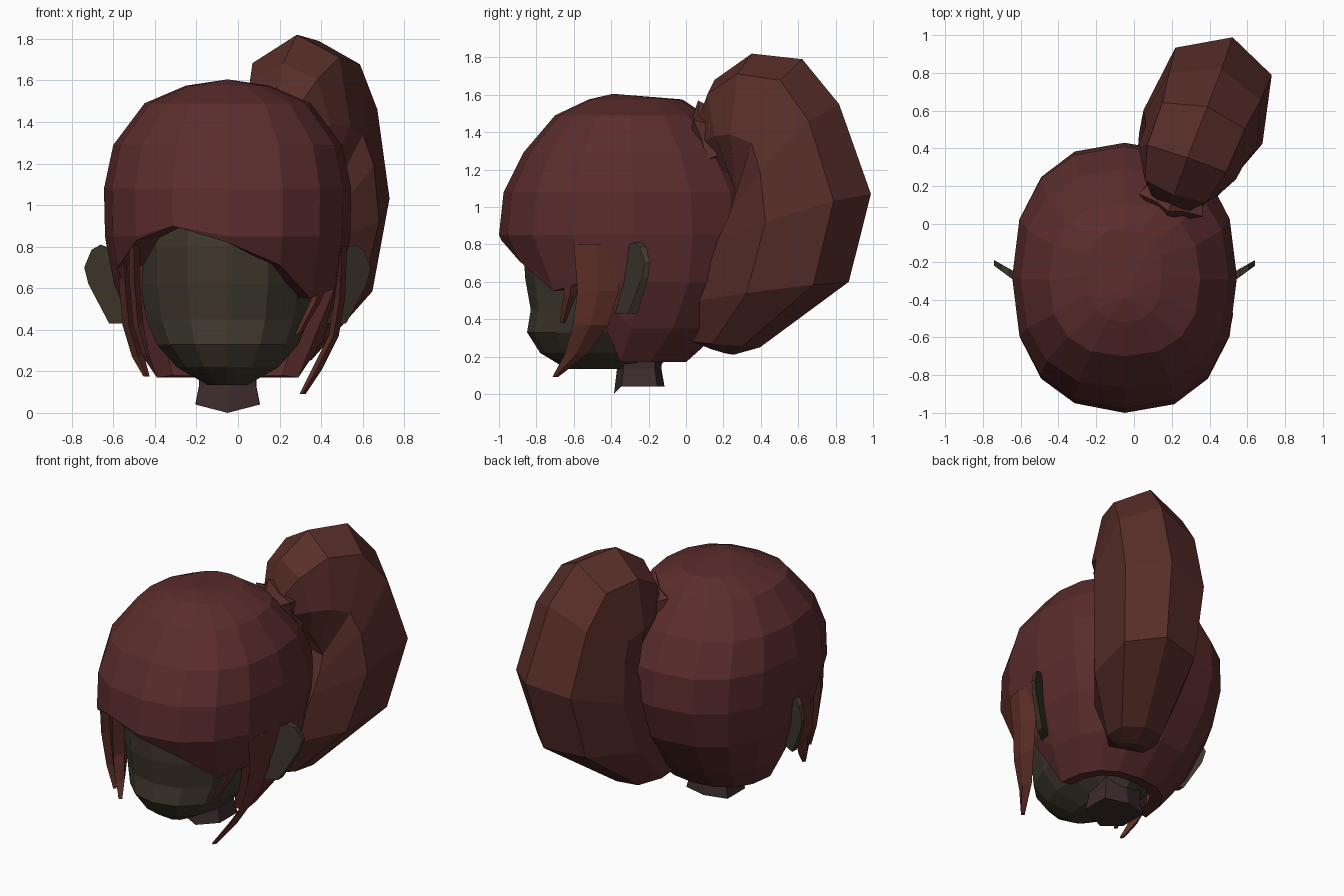
import bpy, bmesh
from math import sin, cos, pi
from mathutils import Vector

if "Cube" in bpy.data.objects:
    bpy.data.objects.remove(bpy.data.objects["Cube"])

CX = -0.05  # centre line of the head


def material(name, rgb):
    m = bpy.data.materials.new(name)
    m.diffuse_color = (*rgb, 1)
    m.use_nodes = True
    m.node_tree.nodes["Principled BSDF"].inputs["Base Color"].default_value = m.diffuse_color
    return m


RED = material("hair_red", (0.105, 0.025, 0.025))
BROWN = material("hair_brown", (0.098, 0.027, 0.022))
LOCK = material("lock_red", (0.11, 0.028, 0.02))
SKIN = material("skin", (0.05, 0.039, 0.025))
NECK = material("neck", (0.046, 0.024, 0.025))


def finish(name, bm, mat):
    bmesh.ops.remove_doubles(bm, verts=bm.verts, dist=0.002)
    bmesh.ops.recalc_face_normals(bm, faces=bm.faces)
    me = bpy.data.meshes.new(name)
    bm.to_mesh(me)
    bm.free()
    me.materials.append(mat)
    ob = bpy.data.objects.new(name, me)
    bpy.context.collection.objects.link(ob)
    return ob


def loft(name, rings, mat, caps=()):
    """Bridge a list of equal closed rings; caps lists ring indices to fill."""
    bm = bmesh.new()
    vs = [[bm.verts.new(p) for p in r] for r in rings]
    for a, b in zip(vs, vs[1:]):
        n = len(a)
        for i in range(n):
            j = (i + 1) % n
            bm.faces.new((a[i], a[j], b[j], b[i]))
    for c in caps:
        bm.faces.new(vs[c])
    return finish(name, bm, mat)


def section(table, z):
    """Interpolate (front y, back y, half width) at height z."""
    for a, b in zip(table, table[1:]):
        if b[0] <= z <= a[0]:
            t = (a[0] - z) / (a[0] - b[0])
            return [p + (q - p) * t for p, q in zip(a[1:], b[1:])]
    return table[-1][1:]


def on_section(table, z, ang, power=2.0, k=1.0):
    yf, yb, rx = section(table, z)
    s, c = sin(ang), cos(ang)
    sx = abs(s) ** (2 / power) * (1 if s > 0 else -1)
    sy = abs(c) ** (2 / power) * (1 if c > 0 else -1)
    return (CX + rx * sx * k, (yf + yb) / 2 - (yb - yf) / 2 * sy * k, z)


# Hair cap: rows of height, front y, back y, half width
cap = [(1.605, -0.39, -0.39, 0.0), (1.575, -0.52, -0.02, 0.2),
       (1.49, -0.7, 0.11, 0.4), (1.29, -0.87, 0.29, 0.55),
       (1.08, -0.975, 0.41, 0.595), (0.85, -1.0, 0.43, 0.59),
       (0.6, -0.88, 0.36, 0.55), (0.35, -0.78, 0.2, 0.46),
       (0.17, -0.7, 0.0, 0.34)]
N, POW = 16, 2.38
# Slanted fringe: lowest height of each front column
hairline = {0: 0.82, 1: 0.71, 2: 0.55, 3: 0.6, N - 1: 0.9, N - 2: 0.83, N - 3: 0.7}
low = [hairline.get(i, 0.17) for i in range(N)]
rings = [[on_section(cap, max(r[0], low[i]), 2 * pi * i / N, POW) for i in range(N)]
         for r in cap]
rings.append([on_section(cap, low[i] + 0.01, 2 * pi * i / N, POW, 0.76) for i in range(N)])
loft("hair_cap", rings, RED)

# Head under the hair
head = [(1.3, -0.6, 0.0, 0.25), (1.0, -0.84, 0.15, 0.41), (0.8, -0.87, 0.2, 0.43),
        (0.62, -0.86, 0.18, 0.43), (0.45, -0.83, 0.08, 0.4), (0.33, -0.85, 0.0, 0.35),
        (0.22, -0.78, -0.08, 0.25), (0.135, -0.64, -0.15, 0.1)]
loft("head", [[on_section(head, r[0], 2 * pi * i / 14, 2.1) for i in range(14)]
              for r in head], SKIN, (0, -1))

# Neck, with its lower edge dipping at the front
neck_rings = []
for z, k in ((0.28, 0.95), (0.13, 0.92), (0.04, 1.04)):
    ring = []
    for i in range(8):
        a = 2 * pi * i / 8
        dip = 0.04 if z < 0.1 and i == 0 else 0
        ring.append((CX + 0.15 * k * max(-1, min(1, 1.4 * sin(a))),
                     -0.25 - 0.13 * k * cos(a), z - dip))
    neck_rings.append(ring)
loft("neck", neck_rings, NECK, (0, -1))

# Ears: thin flaps swept backwards, tapering to a thin rim
ear = [(0.46, 0.43), (0.57, 0.43), (0.67, 0.62), (0.69, 0.7),
       (0.655, 0.785), (0.61, 0.81), (0.54, 0.78), (0.46, 0.68)]
for side, name in ((-1, "ear_left"), (1, "ear_right")):
    faces = [[(CX + side * x, -0.33 + (x - 0.5) * 0.65 + t * (1 - 2.5 * (x - 0.46)), z)
              for x, z in ear] for t in (-0.035, 0.035)]
    loft(name, faces, SKIN, (0, 1))

# Big side ponytail: lofted along a plane turned from the y axis
D, P, O = Vector((0.33, 0.944, 0)), Vector((0.944, -0.33, 0)), Vector((0.145, -0.045, 0))


def tail_point(u, w, z):
    return O + D * u + P * w + Vector((0, 0, z))


# inner (u, z), outer (u, z), half width, sideways shift
tail = [(0.2, 1.24, 0.14, 1.5, 0.12, 0), (0.34, 1.18, 0.21, 1.68, 0.22, 0),
        (0.38, 1.1, 0.42, 1.82, 0.28, 0), (0.4, 1.04, 0.71, 1.79, 0.29, 0.01),
        (0.36, 0.95, 0.92, 1.55, 0.32, 0.015), (0.3, 0.82, 1.1, 1.07, 0.335, 0.015),
        (0.18, 0.5, 0.97, 0.6, 0.3, 0), (0.1, 0.28, 0.45, 0.25, 0.17, -0.05),
        (0.14, 0.26, 0.3, 0.21, 0.09, -0.05)]
shape = [(1, 0), (0.7, 0.78), (-0.2, 1), (-1, 0.6),
         (-1, -0.7), (-0.3, -0.95), (0.62, -0.8)]
rings = []
for ui, zi, uo, zo, w, sh in tail:
    rings.append([tail_point((ui + uo) / 2 + (uo - ui) / 2 * a, sh + w * b,
                             (zi + zo) / 2 + (zo - zi) / 2 * a) for a, b in shape])
loft("ponytail", rings, BROWN, (0, -1))

# Jagged hair tie around the ponytail root
tie = []
for u, r0, r1 in ((0.26, 0.1, 0.1), (0.09, 0.21, 0.15), (0.02, 0.1, 0.1)):
    tie.append([tail_point(u + 0.1 - 0.35 * r * cos(a), r * sin(a), 1.36 + r * cos(a))
                for i in range(12)
                for a, r in [(2 * pi * i / 12, r1 if i % 2 else r0)]])
loft("hair_tie", tie, BROWN, (0, -1))


# Loose locks: flat tapering blades along a path of (x, y, z, half width)
def lock(name, path, thick=0.025):
    rings = []
    for x, y, z, w in path:
        t = min(thick, w)
        rings.append([(x - t, y, z), (x, y - w, z), (x + t, y, z), (x, y + w, z)])
    loft(name, rings, LOCK, (0, -1))


lock("side_lock_right", [(0.5, -0.48, 0.8, 0.12), (0.49, -0.47, 0.55, 0.11),
                         (0.46, -0.51, 0.37, 0.095), (0.38, -0.59, 0.21, 0.06),
                         (0.31, -0.7, 0.09, 0.015)])
lock("front_lock_right", [(0.43, -0.6, 0.68, 0.04), (0.37, -0.62, 0.53, 0.035),
                          (0.29, -0.66, 0.38, 0.015)])
lock("side_lock_left", [(-0.57, -0.48, 0.95, 0.12), (-0.55, -0.49, 0.7, 0.11),
                        (-0.525, -0.52, 0.42, 0.09), (-0.48, -0.58, 0.27, 0.05),
                        (-0.44, -0.64, 0.175, 0.015)], 0.03)
lock("front_lock_left", [(-0.5, -0.71, 0.9, 0.07), (-0.5, -0.7, 0.65, 0.06),
                         (-0.48, -0.69, 0.42, 0.04), (-0.44, -0.7, 0.27, 0.015)])
